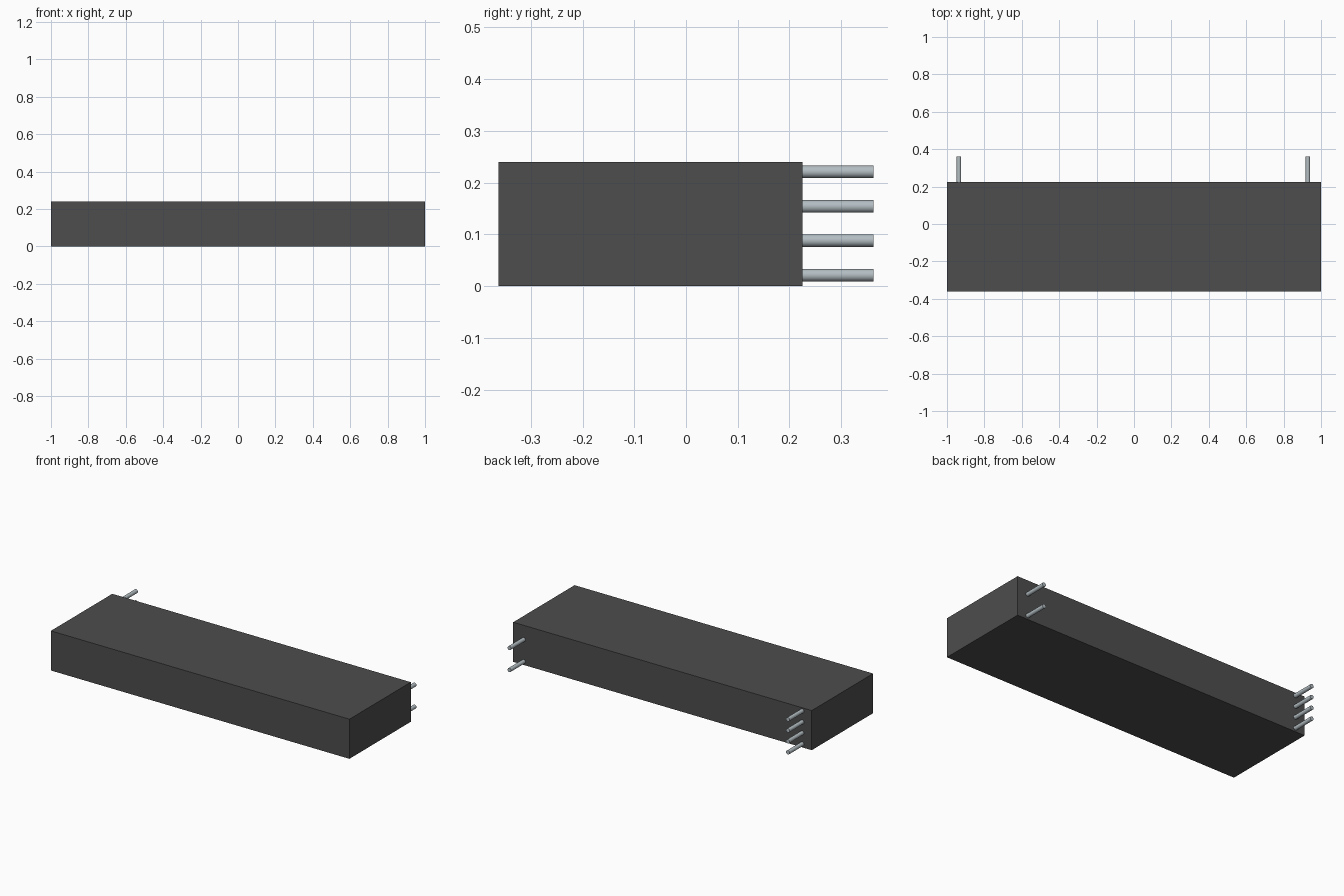
import bpy
import math

cube = bpy.data.objects.get("Cube")
if cube:
    bpy.data.objects.remove(cube, do_unlink=True)


def make_material(name, colour):
    mat = bpy.data.materials.new(name)
    mat.use_nodes = True
    mat.diffuse_color = (*colour, 1)
    mat.node_tree.nodes["Principled BSDF"].inputs["Base Color"].default_value = (*colour, 1)
    return mat


dark_grey = make_material("dark grey", (0.075, 0.075, 0.075))
steel = make_material("steel", (0.45, 0.51, 0.54))

FRONT, BACK, TIP, HEIGHT = -0.362, 0.225, 0.362, 0.24

# Rectangular body
bpy.ops.mesh.primitive_cube_add(size=1, location=(0, (FRONT + BACK) / 2, HEIGHT / 2))
body = bpy.context.object
body.name = "body"
body.scale = (2, BACK - FRONT, HEIGHT)
bpy.ops.object.transform_apply(location=False, rotation=False, scale=True)
body.data.materials.append(dark_grey)


# Round pins standing out of the back face
def add_pin(name, x, z):
    root = BACK - 0.005
    bpy.ops.mesh.primitive_cylinder_add(
        vertices=32, radius=0.012, depth=TIP - root,
        location=(x, (root + TIP) / 2, z), rotation=(math.pi / 2, 0, 0))
    pin = bpy.context.object
    pin.name = name
    pin.data.materials.append(steel)
    bpy.ops.object.shade_smooth_by_angle(angle=math.radians(40))


# Four pins at the right end, two at the left end
for side, x, heights in (("right", -0.936, (0.021, 0.088, 0.154, 0.221)),
                         ("left", 0.93, (0.021, 0.154))):
    for i, z in enumerate(heights, 1):
        add_pin(f"{side}_pin_{i}", x, z)
